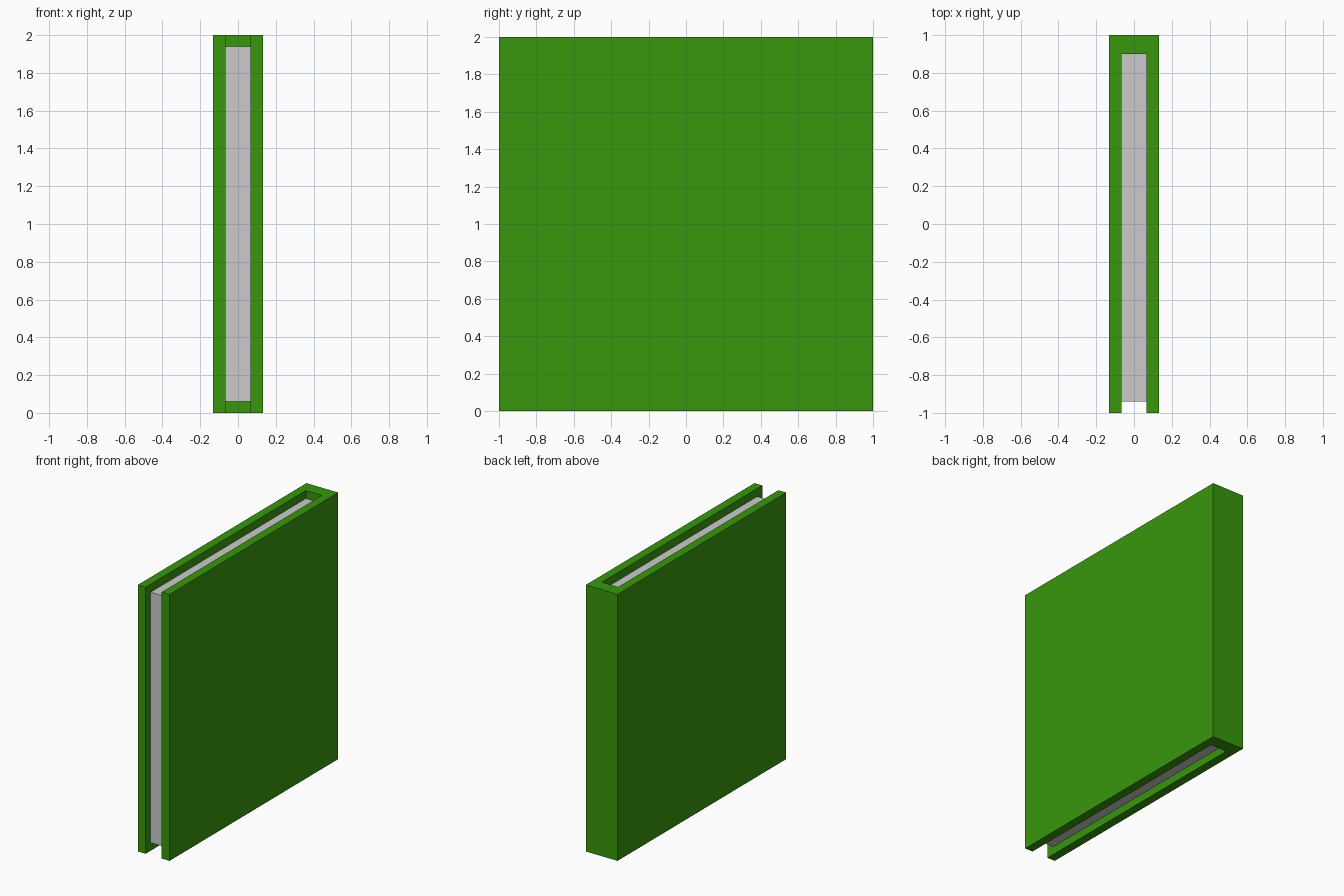
import bpy, bmesh

if "Cube" in bpy.data.objects:
    bpy.data.objects.remove(bpy.data.objects["Cube"])


def extrude_profile(name, points, z0, z1):
    """Solid made by raising a flat xy outline from z0 to z1."""
    bm = bmesh.new()
    face = bm.faces.new([bm.verts.new((x, y, z0)) for x, y in points])
    top = bmesh.ops.extrude_face_region(bm, geom=[face])["geom"]
    verts = [g for g in top if isinstance(g, bmesh.types.BMVert)]
    bmesh.ops.translate(bm, verts=verts, vec=(0, 0, z1 - z0))
    bmesh.ops.recalc_face_normals(bm, faces=bm.faces[:])
    mesh = bpy.data.meshes.new(name)
    bm.to_mesh(mesh)
    bm.free()
    obj = bpy.data.objects.new(name, mesh)
    bpy.context.collection.objects.link(obj)
    return obj


OUTER, INNER = 0.132, 0.067   # half widths of cover and page block
SPINE_Y = 0.90                # inside face of the spine

# Cover: U-shaped section, two boards joined by the spine at the back
half = [(OUTER, 1), (OUTER, -1), (INNER, -1), (INNER, SPINE_Y)]
cover = extrude_profile("cover", half + [(-x, y) for x, y in reversed(half)], 0, 2)
green = bpy.data.materials.new("cover_green")
green.diffuse_color = (0.04, 0.31, 0.004, 1)
green.use_nodes = True
green.node_tree.nodes["Principled BSDF"].inputs["Base Color"].default_value = green.diffuse_color
cover.data.materials.append(green)

# Page block: set back from the cover edges, held against the spine
extrude_profile("pages", [(-INNER, -0.94), (INNER, -0.94),
                          (INNER, SPINE_Y), (-INNER, SPINE_Y)], 0.06, 1.94)
